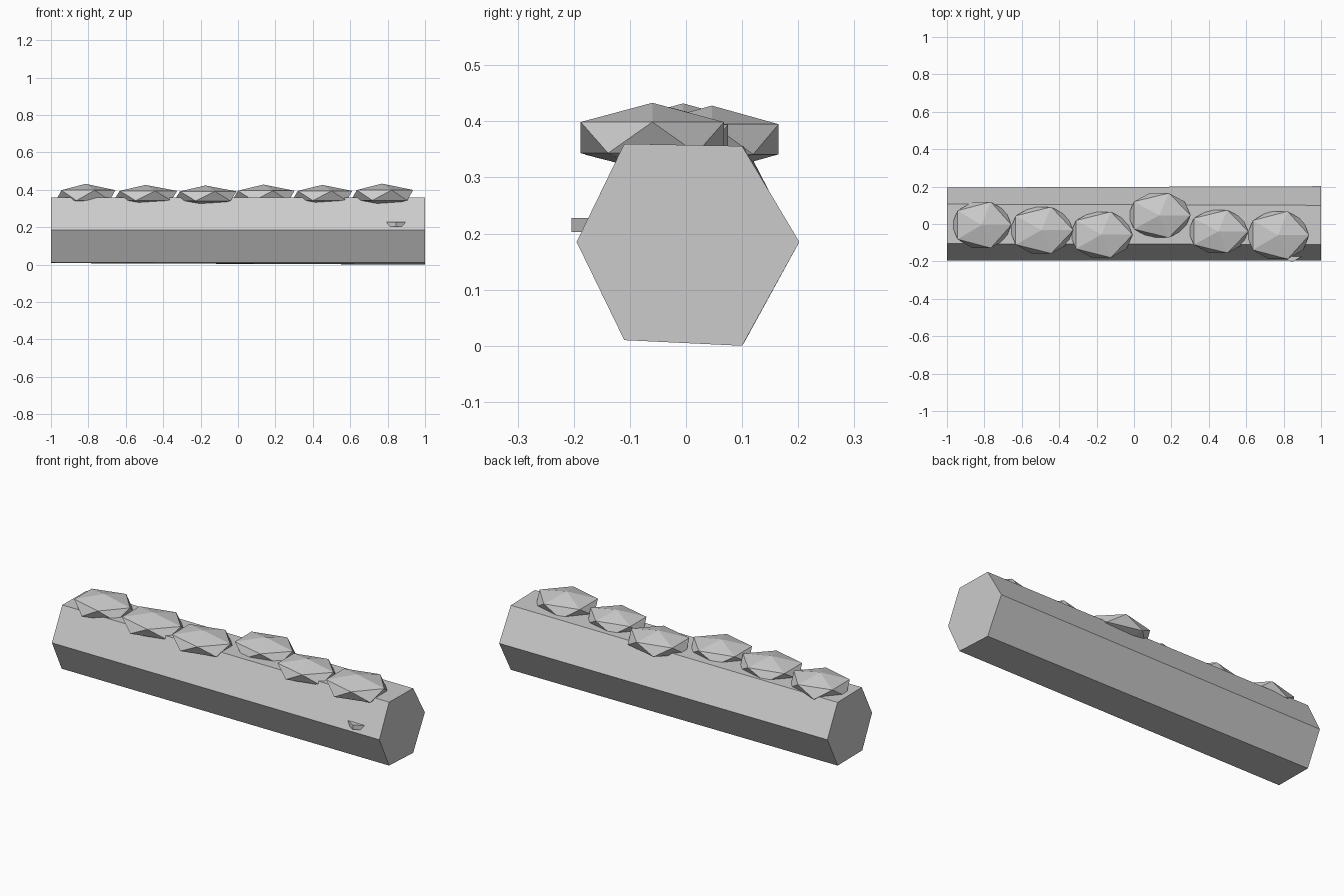
import bpy, bmesh
from mathutils import Matrix

if "Cube" in bpy.data.objects:
    bpy.data.objects.remove(bpy.data.objects["Cube"])


def make_object(name, bm):
    bmesh.ops.recalc_face_normals(bm, faces=bm.faces)
    mesh = bpy.data.meshes.new(name)
    bm.to_mesh(mesh)
    bm.free()
    obj = bpy.data.objects.new(name, mesh)
    bpy.context.collection.objects.link(obj)
    return obj


# Log: slightly uneven hexagonal prism along x
left_end = [(-.11, .01), (.105, .008), (.195, .185), (.106, .357), (-.105, .36), (-.195, .185)]
right_end = [(-.11, .01), (.10, 0), (.202, .185), (.10, .356), (-.11, .36), (-.195, .185)]
bm = bmesh.new()
a = [bm.verts.new((-1, y, z)) for y, z in left_end]
b = [bm.verts.new((1, y, z)) for y, z in right_end]
bm.faces.new(a)
bm.faces.new(b)
for i in range(6):
    j = (i + 1) % 6
    bm.faces.new((a[i], a[j], b[j], b[i]))
make_object("log", bm)

# Moss clumps: squashed icosahedra along the top (x, y, z, rx, ry, rz)
clumps = [
    (-.815, -.005, .370, .178, .145, .062),
    (-.495, -.033, .368, .190, .146, .058),
    (-.175, -.057, .366, .187, .144, .057),
    (.135, .046, .368, .187, .140, .060),
    (.450, -.040, .368, .180, .135, .058),
    (.770, -.060, .371, .186, .150, .062),
]
for n, (x, y, z, rx, ry, rz) in enumerate(clumps, 1):
    bm = bmesh.new()
    bmesh.ops.create_icosphere(bm, subdivisions=1, radius=1)
    bmesh.ops.transform(bm, verts=bm.verts,
                        matrix=Matrix.Translation((x, y, z)) @ Matrix.Diagonal((rx, ry, rz, 1)))
    make_object(f"moss_clump_{n}", bm)

# Bracket fungus: small six-sided disc poking out of the front
bm = bmesh.new()
bmesh.ops.create_cone(bm, cap_ends=True, segments=6, radius1=.06, radius2=.06, depth=.025,
                      matrix=Matrix.Translation((.845, -.144, .2155)))
make_object("bracket_fungus", bm)
